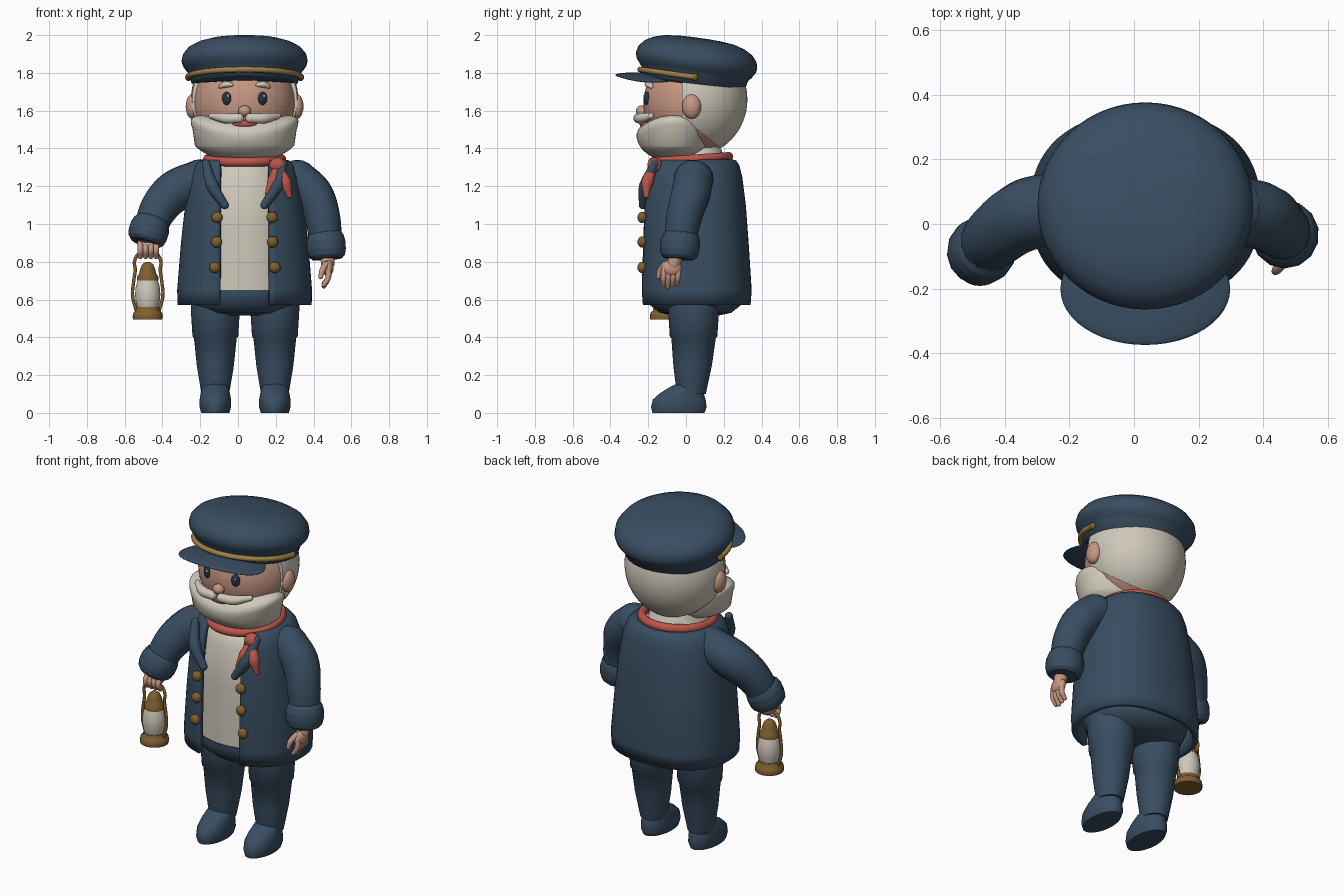
import bpy, bmesh, math
from mathutils import Matrix, Vector

if "Cube" in bpy.data.objects:
    bpy.data.objects.remove(bpy.data.objects["Cube"])

CX = 0.035  # body centre line


def material(name, r, g, b):
    m = bpy.data.materials.new(name)
    m.use_nodes = True
    m.diffuse_color = (r, g, b, 1)
    node = next(n for n in m.node_tree.nodes if n.type == "BSDF_PRINCIPLED")
    node.inputs["Base Color"].default_value = (r, g, b, 1)
    node.inputs["Roughness"].default_value = 0.7
    return m


NAVY = material("navy cloth", 0.04, 0.075, 0.12)
SKIN = material("skin", 0.56, 0.31, 0.22)
CREAM = material("cream", 0.62, 0.58, 0.49)
RED = material("scarf red", 0.5, 0.09, 0.065)
BRASS = material("dark brass", 0.21, 0.115, 0.03)
GOLD = material("gold trim", 0.34, 0.21, 0.065)
DARK = material("eye dark", 0.018, 0.035, 0.06)


def finish(name, bm, mat, at=None, angle=50):
    me = bpy.data.meshes.new(name)
    bm.to_mesh(me)
    bm.free()
    me.materials.clear()
    me.materials.append(mat)
    me.shade_smooth()
    me.set_sharp_from_angle(angle=math.radians(angle))
    ob = bpy.data.objects.new(name, me)
    bpy.context.scene.collection.objects.link(ob)
    if at:
        ob.matrix_world = at
    return ob


def blob(name, loc, size, mat, rot=(0, 0, 0), warp=None, cuts=(), seg=32):
    """Ellipsoid, optionally reshaped or trimmed by planes."""
    bm = bmesh.new()
    bmesh.ops.create_uvsphere(bm, u_segments=seg, v_segments=seg // 2, radius=1)
    turn = Matrix.Rotation(rot[2], 3, 'Z') @ Matrix.Rotation(rot[1], 3, 'Y') @ Matrix.Rotation(rot[0], 3, 'X')
    for v in bm.verts:
        p = Vector([a * b for a, b in zip(v.co, size)])
        if warp:
            p = warp(p)
        v.co = turn @ p + Vector(loc)
    for co, no in cuts:
        geom = bm.verts[:] + bm.edges[:] + bm.faces[:]
        bmesh.ops.bisect_plane(bm, geom=geom, plane_co=co, plane_no=no, clear_inner=True)
        bmesh.ops.holes_fill(bm, edges=[e for e in bm.edges if e.is_boundary], sides=0)
    return finish(name, bm, mat)


def loft(name, rings, mat, power=1, gap=0, at=None, seg=44):
    """Stack of ellipses (z, cx, cy, rx, ry), with an optional opening at the front."""
    bm = bmesh.new()
    rows = []
    for z, cx, cy, rx, ry in rings:
        t0 = math.asin((gap / rx) ** (1 / power)) if gap else 0
        row = []
        for i in range(seg):
            t = t0 + (2 * math.pi - 2 * t0) * i / (seg - 1 if gap else seg)
            s, c = math.sin(t), math.cos(t)
            row.append(bm.verts.new((cx + rx * math.copysign(abs(s) ** power, s),
                                     cy - ry * math.copysign(abs(c) ** power, c), z)))
        rows.append(row)
    for a, b in zip(rows, rows[1:]):
        for i in range(seg - 1 if gap else seg):
            j = (i + 1) % seg
            bm.faces.new((a[i], a[j], b[j], b[i]))
    if not gap:
        bm.faces.new(rows[0])
        bm.faces.new(rows[-1])
        bmesh.ops.recalc_face_normals(bm, faces=bm.faces)
    return finish(name, bm, mat, at)


def tube(name, pts, radii, mat, cyclic=False, balls=True, at=None):
    """Smooth tapered tube through points with round ends."""
    cu = bpy.data.curves.new(name, 'CURVE')
    cu.dimensions = '3D'
    cu.bevel_depth, cu.bevel_resolution, cu.resolution_u = 1, 5, 6
    cu.use_fill_caps = True
    sp = cu.splines.new('BEZIER')
    sp.bezier_points.add(len(pts) - 1)
    sp.use_cyclic_u = cyclic
    if not isinstance(radii, (list, tuple)):
        radii = [radii] * len(pts)
    for bp, p, r in zip(sp.bezier_points, pts, radii):
        bp.co, bp.radius = p, r
        bp.handle_left_type = bp.handle_right_type = 'AUTO'
    tmp = bpy.data.objects.new("tmp", cu)
    bpy.context.scene.collection.objects.link(tmp)
    dg = bpy.context.evaluated_depsgraph_get()
    me = bpy.data.meshes.new_from_object(tmp.evaluated_get(dg))
    bm = bmesh.new()
    bm.from_mesh(me)
    bpy.data.objects.remove(tmp)
    bpy.data.curves.remove(cu)
    bpy.data.meshes.remove(me)
    if balls and not cyclic:
        for p, r in ((pts[0], radii[0]), (pts[-1], radii[-1])):
            bmesh.ops.create_uvsphere(bm, u_segments=16, v_segments=10, radius=r,
                                      matrix=Matrix.Translation(p))
    return finish(name, bm, mat, at)


# Legs and shoes
for side, x in (("right", -0.12), ("left", 0.195)):
    loft(side + "_leg", [(z, x, y, r, r * 1.04) for z, y, r in (
        (0.1, 0.03, 0.072), (0.14, 0.03, 0.08), (0.25, 0.035, 0.098), (0.395, 0.04, 0.113),
        (0.405, 0.04, 0.121), (0.55, 0.04, 0.13), (0.63, 0.04, 0.13))], NAVY)
    loft(side + "_shoe", [(z, x, y, rx, ry) for z, y, rx, ry in (
        (0, -0.04, 0.074, 0.138), (0.03, -0.038, 0.083, 0.147), (0.07, -0.036, 0.083, 0.14),
        (0.105, -0.022, 0.077, 0.115), (0.135, 0, 0.07, 0.088), (0.16, 0.02, 0.055, 0.06))], NAVY)

# Trousers top, shirt and hollow open coat
loft("trouser_hips", [(z, CX, 0.05, rx, ry) for z, rx, ry in (
    (0.515, 0.14, 0.12), (0.53, 0.22, 0.19), (0.57, 0.28, 0.24), (0.62, 0.3, 0.258), (0.65, 0.3, 0.258))], NAVY)
loft("shirt", [(z, CX, y, rx, ry) for z, y, rx, ry in (
    (0.62, 0.05, 0.3, 0.25), (1.0, 0.045, 0.28, 0.247), (1.24, 0.04, 0.25, 0.23), (1.31, 0.04, 0.2, 0.19),
    (1.34, 0.05, 0.15, 0.15), (1.39, 0.06, 0.135, 0.13), (1.41, 0.06, 0.12, 0.115))], CREAM)
coat = loft("coat", [(z, CX, y, rx, ry) for z, y, rx, ry in (
    (0.57, 0.05, 0.355, 0.292), (0.65, 0.05, 0.357, 0.298), (0.9, 0.045, 0.337, 0.287),
    (1.1, 0.04, 0.315, 0.277), (1.25, 0.04, 0.288, 0.258), (1.31, 0.04, 0.265, 0.243),
    (1.337, 0.04, 0.235, 0.225), (1.345, 0.04, 0.19, 0.19))], NAVY, power=0.86, gap=0.135, seg=60)
mod = coat.modifiers.new("thickness", 'SOLIDIFY')
mod.thickness, mod.offset = 0.03, -1
for x, dx in ((-0.17, 1), (0.24, -1)):
    tube("lapel", [(x, -0.165, 1.32), (x + 0.035 * dx, -0.215, 1.2), (x + 0.1 * dx, -0.228, 1.1)],
         [0.022, 0.034, 0.022], NAVY)
for z, a, b in ((1.035, -0.11, 0.18), (0.905, -0.113, 0.183), (0.77, -0.122, 0.195)):
    for x in (a, b):
        blob("coat_button", (x, -0.232, z), (0.03, 0.025, 0.03), BRASS, seg=20)

# Neck scarf with knot
ring = [math.tau * i / 12 for i in range(12)]
tube("scarf_ring", [(CX + 0.195 * math.cos(t), 0.025 + 0.2 * math.sin(t), 1.342 + 0.014 * math.sin(t))
                    for t in ring], 0.025, RED, cyclic=True)
blob("scarf_knot", (0.21, -0.165, 1.31), (0.045, 0.04, 0.042), RED, seg=20)
tube("scarf_tail", [(0.205, -0.17, 1.3), (0.185, -0.205, 1.23), (0.155, -0.225, 1.165)], [0.02, 0.03, 0.012], RED)
tube("scarf_tail", [(0.215, -0.17, 1.3), (0.25, -0.205, 1.22), (0.272, -0.21, 1.15)], [0.02, 0.033, 0.014], RED)

# Arms with turned cuffs
tube("right_sleeve", [(-0.2, 0.055, 1.235), (-0.33, 0.03, 1.175), (-0.42, -0.03, 1.08), (-0.47, -0.08, 0.96)],
     [0.108, 0.112, 0.1, 0.085], NAVY)
tube("left_sleeve", [(0.315, 0.04, 1.235), (0.395, 0.025, 1.16), (0.445, -0.01, 1.04), (0.465, -0.03, 0.9)],
     [0.105, 0.105, 0.095, 0.085], NAVY)
for name, a, b in (("right_cuff", (-0.452, -0.065, 1.025), (-0.492, -0.1, 0.9)),
                   ("left_cuff", (0.462, -0.025, 0.955), (0.472, -0.038, 0.815))):
    a, b = Vector(a), Vector(b)
    tube(name, [a.lerp(b, f) for f in (0, 0.12, 0.35, 0.65, 0.88, 1)],
         [0.085, 0.097, 0.105, 0.105, 0.097, 0.08], NAVY, balls=False)

# Hands
tube("right_wrist", [(-0.475, -0.09, 0.94), (-0.475, -0.095, 0.88)], [0.045, 0.045], SKIN)
blob("right_palm", (-0.475, -0.1, 0.885), (0.053, 0.045, 0.04), SKIN, seg=24)
for i in range(4):
    x = -0.517 + 0.028 * i
    tube("right_finger", [(x, -0.115, 0.9), (x, -0.142, 0.865), (x, -0.122, 0.83)], 0.015, SKIN)
tube("left_wrist", [(0.472, -0.045, 0.86), (0.475, -0.065, 0.79)], [0.04, 0.036], SKIN)
blob("left_palm", (0.476, -0.075, 0.768), (0.03, 0.053, 0.045), SKIN, seg=24)
for i in range(4):
    y = -0.115 + 0.025 * i
    end = 0.67 + 0.008 * abs(i - 1)
    tube("left_finger", [(0.478, y, 0.765), (0.477, y - 0.004, 0.715), (0.455, y - 0.006, end)],
         [0.016, 0.015, 0.012], SKIN)
tube("left_thumb", [(0.465, -0.11, 0.785), (0.445, -0.138, 0.75), (0.438, -0.146, 0.72)], [0.018, 0.016, 0.012], SKIN)

# Lantern
LX, LY = -0.478, -0.112
for name, mat, rings in (
        ("lantern_base", BRASS, ((0.495, 0.078), (0.51, 0.08), (0.53, 0.076), (0.54, 0.064), (0.56, 0.06))),
        ("lantern_glass", CREAM, ((0.555, 0.055), (0.59, 0.064), (0.63, 0.067), (0.67, 0.063), (0.71, 0.05))),
        ("lantern_top", BRASS, ((0.7, 0.056), (0.722, 0.056), (0.735, 0.046), (0.76, 0.04), (0.785, 0.03),
                                (0.8, 0.012)))):
    loft(name, [(z, LX, LY, r, r) for z, r in rings], mat, seg=28)
side = [(0.062, 0.545), (0.08, 0.62), (0.074, 0.7), (0.066, 0.76), (0.07, 0.8), (0.045, 0.845)]
tube("lantern_handle", [(LX - x, LY, z) for x, z in side] + [(LX, LY, 0.86)] +
     [(LX + x, LY, z) for x, z in reversed(side)], 0.009, BRASS)

# Head, hair, beard and ears
blob("head", (CX, 0.04, 1.64), (0.272, 0.265, 0.27), SKIN, seg=48)
blob("hair", (CX, 0.04, 1.66), (0.284, 0.285, 0.3), CREAM, seg=64,
     cuts=(((0, -0.02, 1.6), (0, 1, 0)), ((0, 0, 1.55), (0, 0.14, 0.17))))
blob("beard", (CX, -0.06, 1.47), (0.285, 0.202, 0.142), CREAM, seg=48,
     warp=lambda p: Vector((p.x, p.y, (p.z * 0.7 if p.z > 0 else p.z) + 0.9 * p.x ** 2 * (p.z > -0.05))))
for s in (-1, 1):
    blob("ear", (CX + s * 0.277, 0.03, 1.622), (0.035, 0.05, 0.065), SKIN, seg=24)
    x = CX + s * 0.095
    blob("eye", (x, -0.208, 1.665), (0.025, 0.015, 0.035), DARK, rot=(0, 0, s * 0.35), seg=24)
    blob("eye_glint", (x + 0.008, -0.222, 1.678), (0.006, 0.004, 0.008), CREAM, seg=12)
    blob("eyebrow", (x + s * 0.004, -0.195, 1.738), (0.043, 0.02, 0.016), CREAM, rot=(0, s * 0.15, s * 0.35), seg=20,
         warp=lambda p: Vector((p.x, p.y, p.z - 5 * p.x ** 2)))
    tube("moustache", [(CX + s * 0.03, -0.252, 1.56), (CX + s * 0.1, -0.238, 1.56), (CX + s * 0.175, -0.185, 1.572)],
         [0.026, 0.028, 0.016], CREAM)
blob("nose", (CX, -0.235, 1.598), (0.034, 0.03, 0.03), SKIN, seg=20)
blob("mouth", (CX, -0.222, 1.53), (0.065, 0.024, 0.02), RED, seg=20)

# Peaked cap, leaning back
lean = Matrix.Translation((CX, 0.04, 1.75)) @ Matrix.Rotation(math.radians(-8), 4, 'X')
loft("cap_crown", [(z, 0, 0, r, r * 0.97) for z, r in (
    (-0.012, 0.265), (0, 0.283), (0.045, 0.293), (0.065, 0.31), (0.09, 0.328), (0.115, 0.334), (0.15, 0.326),
    (0.185, 0.297), (0.21, 0.25), (0.227, 0.19), (0.235, 0.11), (0.237, 0.04))], NAVY, at=lean, seg=56)
tube("cap_cord", [(0.298 * math.sin(t), -0.289 * math.cos(t), 0.028)
                  for t in [math.radians(a) for a in range(-90, 91, 20)]], 0.015, GOLD, at=lean)
for s in (-1, 1):
    blob("cord_button", (CX + s * 0.297, 0.045, 1.777), (0.018, 0.02, 0.02), BRASS, seg=16)
blob("cap_visor", (CX, -0.2, 1.78), (0.263, 0.175, 0.02), NAVY, rot=(math.radians(-3), 0, 0), seg=48,
     warp=lambda p: Vector((p.x, p.y, p.z - 0.4 * p.x ** 2)))
